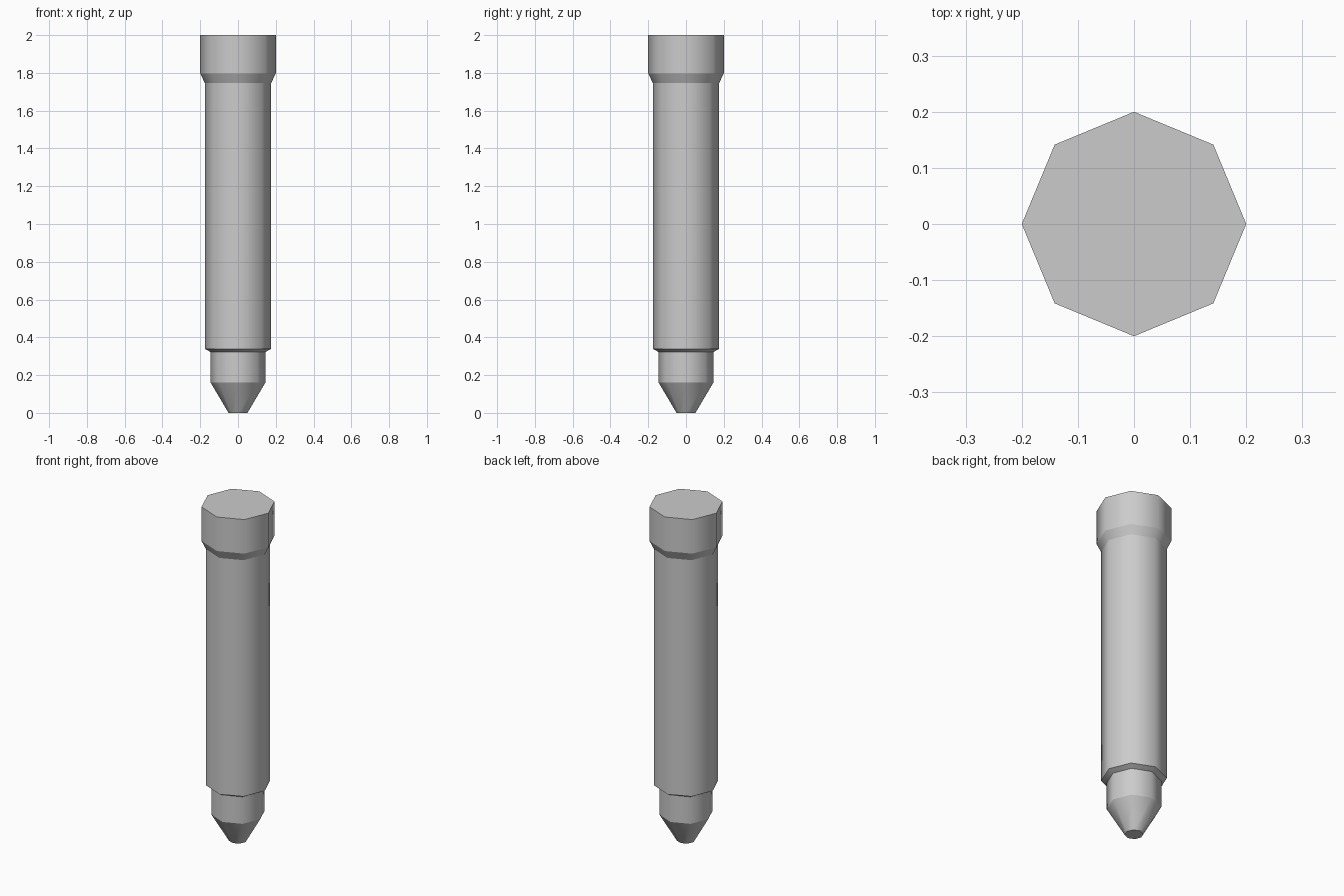
import bpy, bmesh
from math import cos, sin, pi

cube = bpy.data.objects.get("Cube")
if cube:
    bpy.data.objects.remove(cube, do_unlink=True)

SIDES = 8

# Plain grey metal
metal = bpy.data.materials.new("grey_metal")
metal.use_nodes = True
grey = (0.6, 0.6, 0.6, 1)
metal.diffuse_color = grey
metal.node_tree.nodes["Principled BSDF"].inputs["Base Color"].default_value = grey

# Outline of the pin as (radius, height): tip, neck, shaft, head
profile = [(0.05, 0), (0.146, 0.162), (0.146, 0.323), (0.176, 0.339),
           (0.176, 1.747), (0.2, 1.797), (0.2, 2)]

bm = bmesh.new()
rings = [[bm.verts.new((r * cos(2 * pi * i / SIDES), r * sin(2 * pi * i / SIDES), z))
          for i in range(SIDES)] for r, z in profile]

# Side walls, smooth around the axis
for low, high in zip(rings, rings[1:]):
    for i in range(SIDES):
        j = (i + 1) % SIDES
        bm.faces.new((low[i], low[j], high[j], high[i])).smooth = True

# Flat end caps
bm.faces.new(rings[0][::-1])
bm.faces.new(rings[-1])

# Crisp steps where the outline changes direction
for ring in rings:
    for i in range(SIDES):
        bm.edges.get((ring[i], ring[(i + 1) % SIDES])).smooth = False

mesh = bpy.data.meshes.new("pin")
bm.to_mesh(mesh)
bm.free()
mesh.materials.append(metal)
pin = bpy.data.objects.new("pin", mesh)
bpy.context.collection.objects.link(pin)
